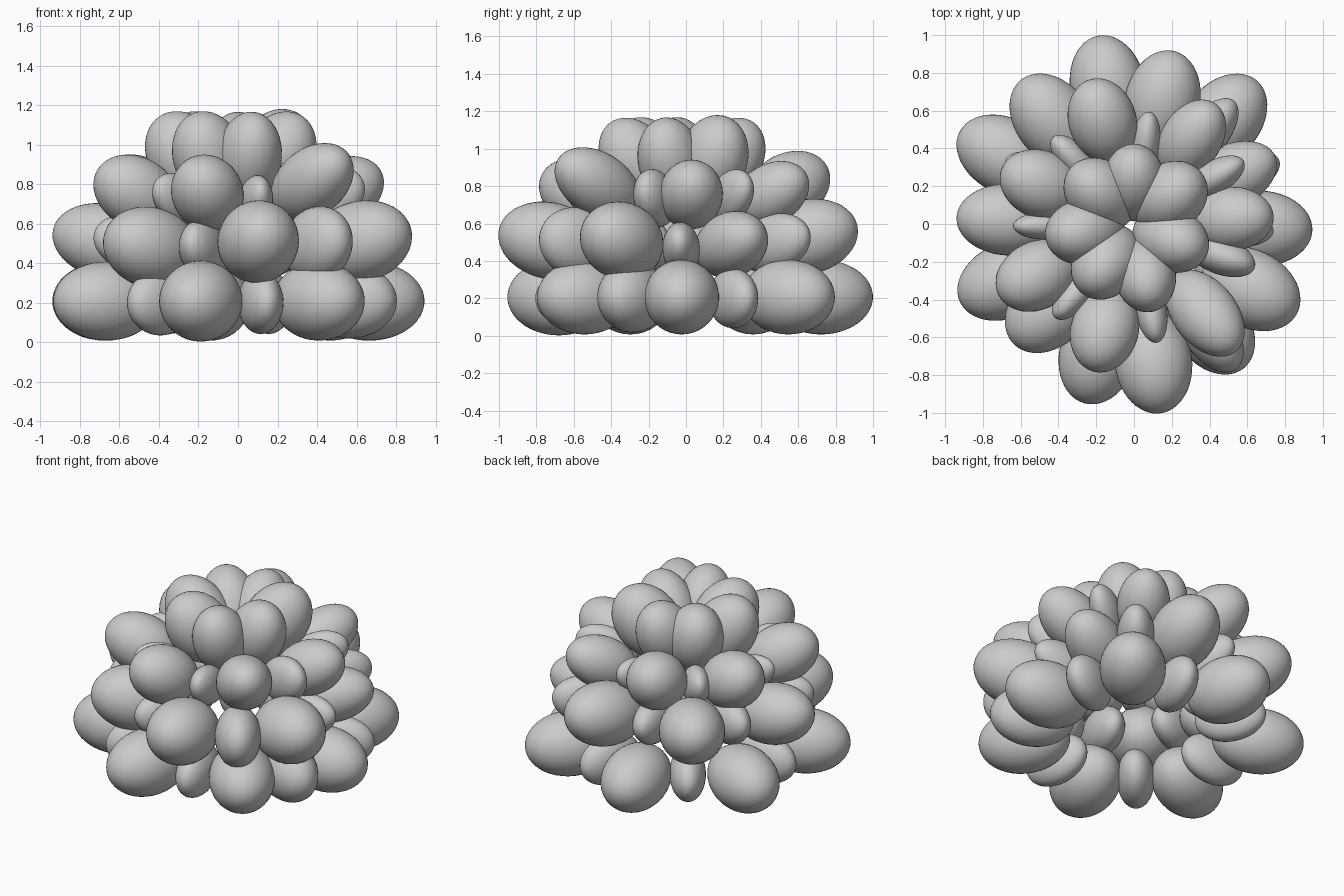
import bpy
from math import radians, cos, sin
from mathutils import Matrix


def petal(name, angle, tip, z, length, width, height, tilt):
    """Ellipsoid pointing outwards at an angle; tip is its outermost radius."""
    t = radians(tilt)
    reach = ((length * cos(t)) ** 2 + (height * sin(t)) ** 2) ** 0.5
    bpy.ops.mesh.primitive_uv_sphere_add(segments=40, ring_count=24, radius=1)
    ob = bpy.context.object
    ob.name = name
    ob.data.transform(Matrix.Rotation(radians(90), 4, 'Y'))
    ob.matrix_world = (Matrix.Rotation(radians(angle), 4, 'Z')
                       @ Matrix.Translation((tip - reach, 0, z))
                       @ Matrix.Rotation(-t, 4, 'Y')
                       @ Matrix.Diagonal((length, width, height, 1)))
    bpy.ops.object.shade_smooth()


def ring(name, petals, z, length, tilt, flat=1.0):
    """Each petal: angle, tip radius, half width, height offset."""
    for angle, tip, w, dz in petals:
        petal(name, angle, tip, z + dz, length, w, w * flat, tilt)


# Four rings of seven large petals, steeper towards the top
ring("bottom_petal", [(-2, .945, .2, 0), (49.4, 1.0, .2, 0), (100.8, 1.015, .2, 0),
                      (152, 1.045, .2, 0), (204, 1.01, .2, 0), (254.5, .985, .205, 0),
                      (307, .96, .2, 0)], .207, .28, 0)
ring("middle_petal", [(26, .83, .172, -.02), (77, .94, .2, .02), (128, .97, .2, .02),
                      (178, .94, .19, 0), (225, .9, .203, -.03), (278, 1.012, .205, 0),
                      (331, .985, .205, 0)], .508, .28, 13)
ring("upper_petal", [(3, .74, .17, 0), (56, .77, .16, 0), (107, .80, .18, .04),
                     (157, .76, .18, 0), (208, .81, .18, 0), (254.5, .81, .18, 0)],
     .755, .24, 27)
ring("upper_petal", [(308.5, .865, .17, 0)], .81, .28, 27)
ring("top_petal", [(37, .45, .18, .01), (90, .425, .165, 0), (138, .45, .175, 0),
                   (189, .475, .175, 0), (234, .46, .175, 0), (282, .475, .165, 0),
                   (337, .42, .17, 0)], .935, .25, 56, 1.1)

# Narrow filler petals between the large ones
ring("bottom_filler", [(24, .84, .11, 0), (75, .82, .11, 0), (126, .82, .11, 0),
                       (178, .82, .11, 0), (229, .82, .115, 0), (281, .82, .11, 0)],
     .2, .22, 0, 1.45)
ring("bottom_filler", [(333, .89, .165, 0)], .207, .26, 0, 1.15)
ring("middle_filler", [(-3, .74, .1, -.03), (51, .84, .115, 0), (103, .75, .105, 0),
                       (153, .76, .11, 0), (203, .79, .11, 0), (251, .76, .11, -.03),
                       (305, .94, .14, 0)], .495, .24, 13, 1.35)
ring("upper_filler", [(30, .67, .09, .03), (82, .6, .08, 0), (133, .63, .085, 0),
                      (181, .64, .075, 0), (230, .65, .085, 0), (281, .64, .085, -.01),
                      (340, .68, .1, .02)], .715, .2, 25, 1.45)
ring("top_filler", [(12 + i * 51.4, .31, .07, 0) for i in range(7)], .88, .18, 55, 1.4)
